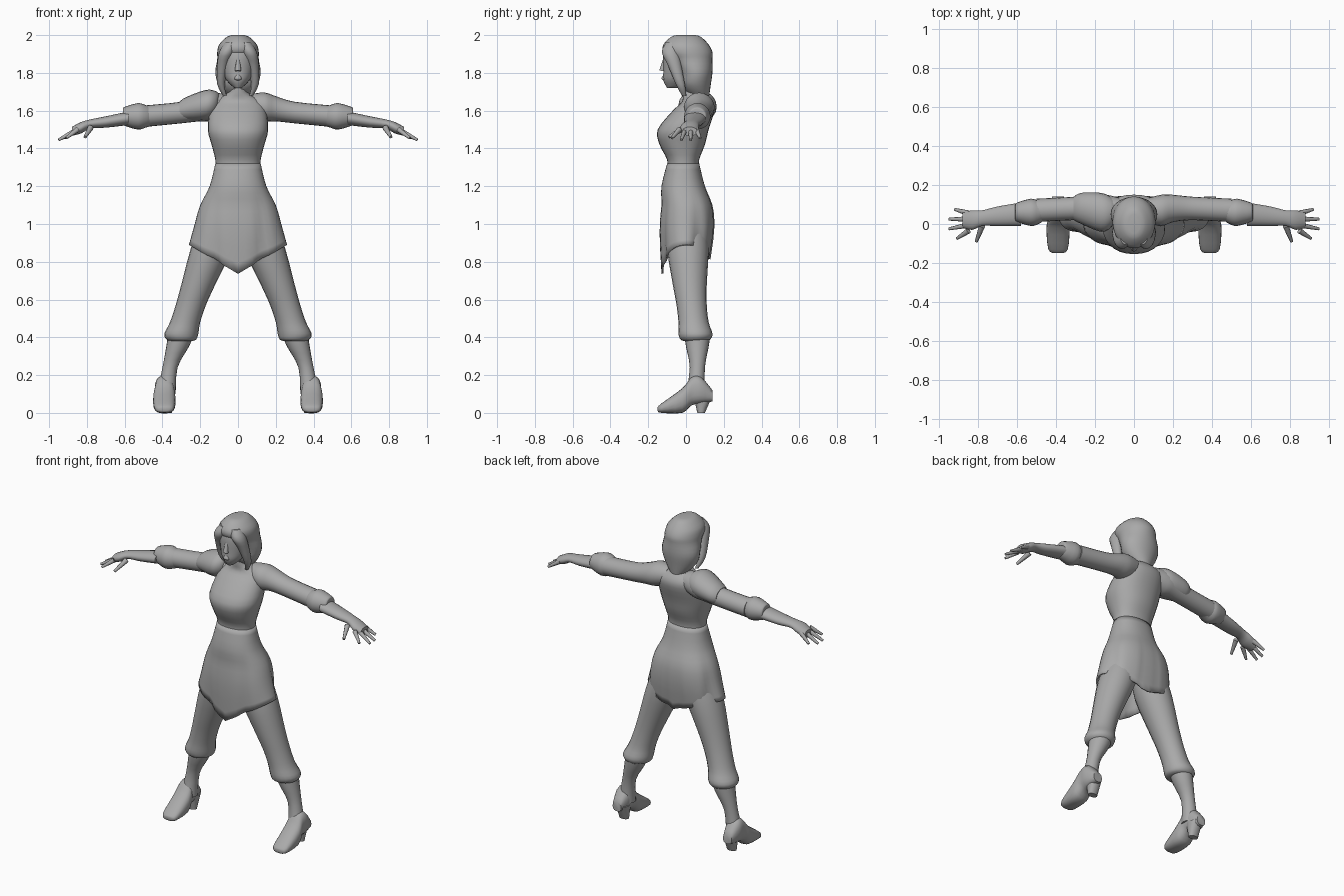
import bpy, bmesh, math
from mathutils import Vector

default_cube = bpy.data.objects.get("Cube")
if default_cube:
    bpy.data.objects.remove(default_cube, do_unlink=True)

clay = bpy.data.materials.new("clay grey")
clay.use_nodes = True
grey = (.4, .4, .4, 1)
clay.diffuse_color = grey
clay.node_tree.nodes["Principled BSDF"].inputs["Base Color"].default_value = grey

# Components for the position, width and depth of each loft direction
AXES = {"x": "xyz", "y": "yxz", "z": "zxy"}


def finish(name, bm, mirror):
    """Turn a mesh into a smooth shaded object, with a twin on the other side if asked."""
    bmesh.ops.recalc_face_normals(bm, faces=bm.faces)
    mesh = bpy.data.meshes.new(name)
    bm.to_mesh(mesh)
    bm.free()
    mesh.materials.append(clay)
    obj = bpy.data.objects.new(name, mesh)
    bpy.context.collection.objects.link(obj)
    bpy.ops.object.select_all(action="DESELECT")
    obj.select_set(True)
    bpy.context.view_layer.objects.active = obj
    bpy.ops.object.shade_smooth_by_angle(angle=math.radians(50))
    if mirror:
        obj.modifiers.new("Mirror", "MIRROR").use_mirror_merge = False
    return obj


def smooth_rings(rings, steps=3):
    """Add rings between the given ones along a Catmull-Rom spline."""
    padded = [rings[0], *rings, rings[-1]]
    result = []
    for before, start, end, after in zip(padded, padded[1:], padded[2:], padded[3:]):
        for step in range(steps):
            t = step / steps
            result.append([b + t / 2 * (c - a + t * (2 * a - 5 * b + 4 * c - d
                           + t * (3 * (b - c) + d - a)))
                           for a, b, c, d in zip(before, start, end, after)])
    return result + [rings[-1]]


def rounded(value, power):
    return math.copysign(abs(value) ** power, value)


def loft(name, axis, rings, mirror=False, sides=20, power=.9, capped=True, shape=None):
    """Skin rings of (position, width centre, width radius, depth centre, depth radius)."""
    bm = bmesh.new()
    along, across, depth = AXES[axis]
    loops = []
    for position, middle, width, centre, thickness in smooth_rings(rings):
        loop = []
        for side in range(sides):
            angle = math.tau * side / sides
            point = Vector()
            setattr(point, along, position)
            setattr(point, across, middle + width * rounded(math.cos(angle), power))
            setattr(point, depth, centre + thickness * rounded(math.sin(angle), power))
            loop.append(bm.verts.new(shape(point) if shape else point))
        loops.append(loop)
    for low, high in zip(loops, loops[1:]):
        for side in range(sides):
            last = side - 1
            bm.faces.new((low[last], low[side], high[side], high[last]))
    if capped:
        bm.faces.new(loops[0])
        bm.faces.new(loops[-1])
    return finish(name, bm, mirror)


def stack(name, profile, axis="z", middle=0, **options):
    """Loft from (position, half width, near limit, far limit)."""
    rings = [(position, middle, half, (near + far) / 2, (far - near) / 2)
             for position, half, near, far in profile]
    return loft(name, axis, rings, **options)


def limb(name, axis, path, flat=1, mirror=True):
    """Loft from (position, centre, centre, radius), flattened in depth."""
    rings = [(position, middle, radius, centre, radius * flat)
             for position, middle, centre, radius in path]
    return loft(name, axis, rings, mirror=mirror, power=1)


def taper(name, base, tip, radius, mirror=True):
    """Narrowing cone between two points."""
    bm = bmesh.new()
    base, tip = Vector(base), Vector(tip)
    span = tip - base
    placing = span.to_track_quat("Z", "Y").to_matrix().to_4x4()
    placing.translation = (base + tip) / 2
    bmesh.ops.create_cone(bm, cap_ends=True, segments=8, radius1=radius,
                          radius2=radius / 2, depth=span.length, matrix=placing)
    finish(name, bm, mirror)


def clamp(value):
    return min(max(value, 0), 1)


# Bodice and neck
stack("bodice", [
    (1.28, .12, -.1, .07), (1.34, .12, -.1, .07), (1.42, .14, -.14, .1),
    (1.5, .16, -.15, .12), (1.6, .15, -.07, .15), (1.65, .13, -.02, .14),
    (1.7, .05, -.02, .1), (1.8, .05, -.02, .08)], sides=28)


# Skirt with pointed front and back hems and pinched folds
def drape(point):
    angle = math.atan2(point.y, abs(point.x))
    fold = max(0, math.cos(6 * angle + 4.5)) ** 2
    pinch = 1 - fold * clamp((1.2 - point.z) * 3) / 10
    drop = .16 if point.y < 0 else .08
    point.z -= drop * clamp((1.05 - point.z) * 6) * clamp(1 - abs(point.x) / .26)
    return Vector((point.x * pinch, point.y * pinch, point.z))


skirt = stack("skirt", [
    (1.32, .12, -.1, .07), (1.2, .15, -.13, .1), (1.1, .2, -.13, .14),
    (1, .23, -.14, .15), (.89, .26, -.13, .13)], sides=48, capped=False, shape=drape)
cloth = skirt.modifiers.new("Cloth thickness", "SOLIDIFY")
cloth.thickness = .01

# Trouser legs ending in gathered cuffs
limb("trouser_leg", "z", [
    (1, .1, .01, .1), (.87, .14, .01, .11), (.68, .21, .02, .09), (.57, .25, .03, .08),
    (.48, .28, .04, .08), (.42, .3, .05, .09), (.39, .3, .05, .08), (.38, .3, .05, .06)])

# Boots: shaft, foot and heel
limb("boot_shaft", "z", [
    (.42, .3, .06, .07), (.35, .32, .06, .06), (.24, .36, .06, .04), (.1, .38, .05, .05)])
stack("boot_foot", [
    (-.15, .02, .01, .03), (-.13, .05, 0, .05), (-.02, .06, 0, .13), (.03, .05, .04, .19),
    (.08, .05, .05, .19), (.14, .03, .06, .12)], "y", .39, mirror=True, power=.8)
stack("boot_heel", [(0, .03, .06, .1), (.09, .04, .04, .14)], middle=.38, mirror=True)

# Arms with rolled sleeve cuffs
limb("sleeve", "x", [
    (.06, .07, 1.63, .06), (.14, .07, 1.62, .08), (.2, .08, 1.61, .07),
    (.3, .08, 1.59, .06), (.5, .07, 1.57, .06)], .95)
limb("sleeve_cuff", "x", [
    (.46, .07, 1.57, .05), (.49, .06, 1.57, .06), (.53, .06, 1.57, .07),
    (.6, .06, 1.57, .05), (.61, .06, 1.57, .04)])
limb("forearm_and_palm", "x", [
    (.58, .05, 1.56, .06), (.7, .04, 1.54, .05), (.78, .03, 1.53, .04),
    (.83, .02, 1.51, .05), (.88, .02, 1.49, .04)], .6)

# Hands
taper("thumb", (.78, -.01, 1.51), (.81, -.09, 1.46), .016)
for number, reach in enumerate((.91, .95, .95, .92)):
    spread = number - 1.5
    taper(f"finger_{number}", (.85, .01 + spread * .03, 1.5),
          (reach, spread / 20, 1.44 + abs(spread) / 100), .015)

# Single draped pad on the right shoulder
limb("shoulder_pad", "x", [
    (-.1, .07, 1.65, .05), (-.12, .06, 1.64, .08), (-.17, .06, 1.63, .1),
    (-.27, .08, 1.61, .08), (-.31, .08, 1.6, .06)], .8, mirror=False)

# Head
stack("face", [
    (1.72, .02, -.1, -.04), (1.76, .06, -.12, .03), (1.81, .08, -.12, .05),
    (1.9, .09, -.12, .06), (1.95, .07, -.1, .05)], power=1)
taper("nose", (0, -.125, 1.81), (0, -.11, 1.88), .017, mirror=False)
stack("lips", [(1.76, .01, -.12, -.1), (1.77, .02, -.13, -.1), (1.79, .01, -.12, -.1)])

# Hair cap and the two locks framing the face
stack("hair", [
    (2, .03, -.05, .05), (1.99, .06, -.08, .08), (1.95, .1, -.12, .12),
    (1.91, .11, -.12, .14), (1.87, .11, -.08, .14), (1.8, .12, -.04, .14),
    (1.73, .1, -.03, .13), (1.66, .04, .04, .12)], sides=28, power=1)
limb("hair_lock", "z", [
    (1.96, .04, -.07, .03), (1.91, .06, -.08, .04), (1.84, .08, -.06, .03),
    (1.74, .09, -.03, .02), (1.68, .07, -.01, .01)], 1.2)
